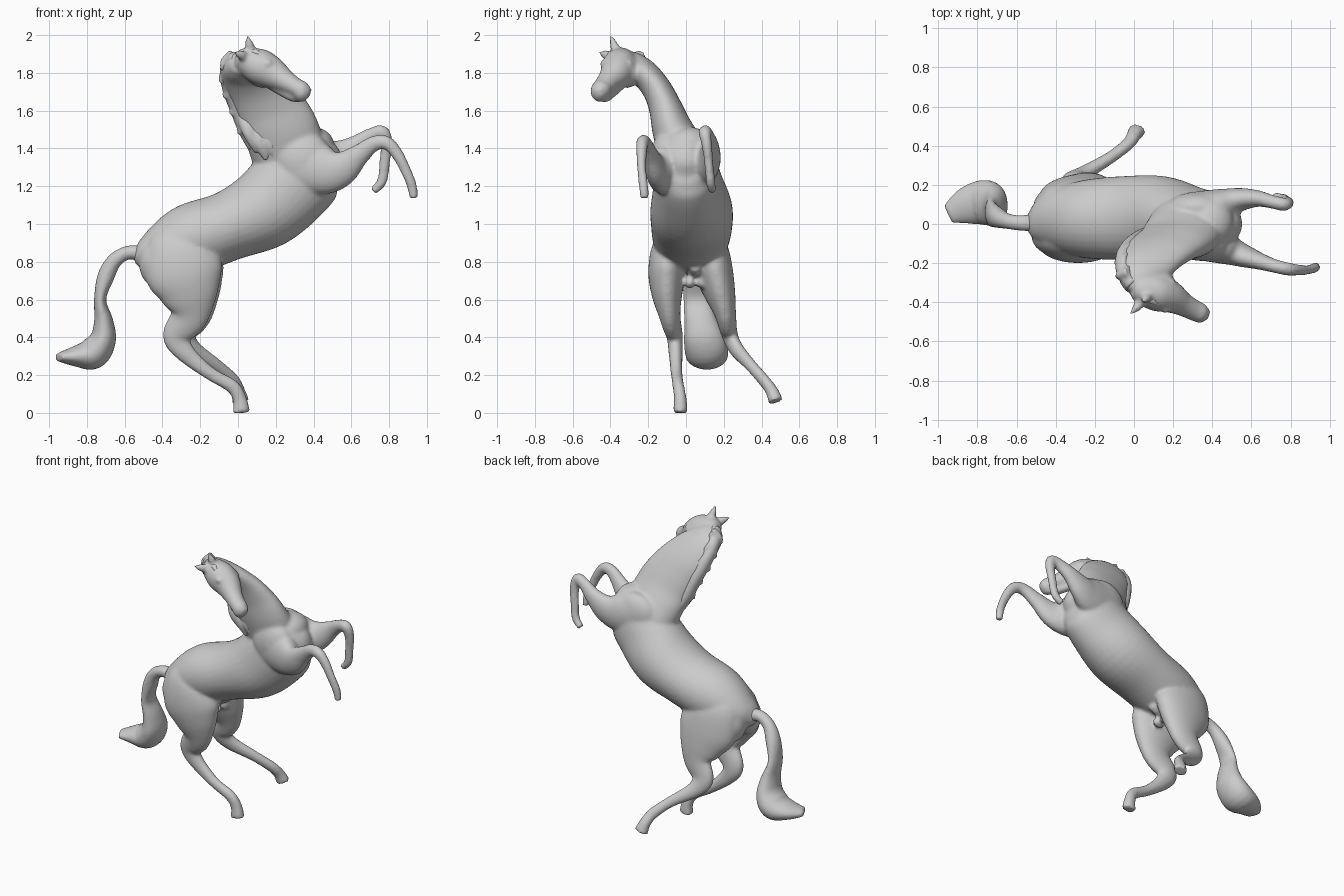
import bpy, bmesh, math
from mathutils import Vector

X, Y = Vector((1, 0, 0)), Vector((0, 1, 0))


def spline(rows, sub=5):
    """Catmull-Rom through rows of (x, y, z, radius_a, radius_b)."""
    out = []
    n = len(rows)
    for i in range(n - 1):
        p = [rows[max(i - 1, 0)], rows[i], rows[i + 1], rows[min(i + 2, n - 1)]]
        for k in range(sub):
            t = k / sub
            out.append([0.5 * (2 * b + (c - a) * t + (2 * a - 5 * b + 4 * c - d) * t * t
                               + (3 * b - a - 3 * c + d) * t ** 3)
                        for a, b, c, d in zip(*p)])
    out.append(list(rows[-1]))
    return out


def loft(bm, rows, ref=Y, sides=32):
    """Closed tube of oval rings; radius_a lies along ref."""
    pts = spline(rows)
    rings = []
    for i, p in enumerate(pts):
        t = (Vector(pts[min(i + 1, len(pts) - 1)][:3]) - Vector(pts[max(i - 1, 0)][:3])).normalized()
        a = (ref - t * ref.dot(t)).normalized()
        b = t.cross(a)
        c = Vector(p[:3])
        ra, rb = max(p[3], 0.004), max(p[4], 0.004)
        rings.append([bm.verts.new(c + a * ra * math.cos(s) + b * rb * math.sin(s))
                      for s in (2 * math.pi * k / sides for k in range(sides))])
    for r, q in zip(rings, rings[1:]):
        for k in range(sides):
            j = (k + 1) % sides
            bm.faces.new((r[k], r[j], q[j], q[k]))
    bm.faces.new(rings[0][::-1])
    bm.faces.new(rings[-1])


def ball(bm, center, r):
    verts = bmesh.ops.create_uvsphere(bm, u_segments=20, v_segments=12, radius=1)["verts"]
    for v in verts:
        v.co = Vector((v.co.x * r[0], v.co.y * r[1], v.co.z * r[2])) + Vector(center)


def finish(name, bm, voxel, smooth):
    """Fuse overlapping volumes into one smooth skin."""
    bmesh.ops.recalc_face_normals(bm, faces=bm.faces)
    me = bpy.data.meshes.new(name)
    bm.to_mesh(me)
    bm.free()
    ob = bpy.data.objects.new(name, me)
    bpy.context.collection.objects.link(ob)
    m = ob.modifiers.new("fuse", "REMESH")
    m.mode, m.voxel_size, m.use_smooth_shade = "VOXEL", voxel, True
    s = ob.modifiers.new("soften", "SMOOTH")
    s.factor, s.iterations = 0.5, smooth
    return ob


body = bmesh.new()

# torso, rump to chest
loft(body, [(-.55, .01, .82, .03, .03), (-.50, .01, .83, .10, .085), (-.40, .02, .86, .16, .145),
            (-.25, .025, .92, .20, .188), (-.05, .03, .99, .215, .185), (.14, .028, 1.08, .217, .215),
            (.28, .01, 1.205, .185, .225), (.375, 0, 1.305, .165, .215), (.45, 0, 1.36, .14, .165),
            (.505, 0, 1.385, .085, .10), (.53, 0, 1.40, .02, .02)])
ball(body, (.39, .01, 1.42), (.12, .13, .095))

# neck, turned towards the front
loft(body, [(.28, 0, 1.34, .20, .14), (.23, -.068, 1.49, .20, .11), (.17, -.107, 1.61, .185, .088),
            (.105, -.152, 1.71, .168, .078), (.05, -.215, 1.79, .146, .076), (.025, -.285, 1.835, .11, .077),
            (.02, -.345, 1.855, .06, .06)], X)

# head with jaw and lower lip
loft(body, [(.0, -.32, 1.875, .05, .05), (.04, -.335, 1.865, .075, .072), (.11, -.35, 1.835, .094, .095),
            (.18, -.37, 1.80, .085, .085), (.25, -.41, 1.757, .062, .06), (.31, -.442, 1.722, .054, .049),
            (.345, -.455, 1.704, .05, .05), (.382, -.465, 1.693, .025, .025)])
loft(body, [(.17, -.35, 1.755, .045, .04), (.24, -.395, 1.70, .035, .028), (.29, -.425, 1.672, .034, .025),
            (.33, -.43, 1.655, .02, .014)])
ball(body, (.335, -.455, 1.703), (.045, .052, .058))
ball(body, (.13, -.31, 1.805), (.085, .068, .085))
for eye in ((.16, -.435, 1.85), (.19, -.30, 1.85)):
    ball(body, eye, (.024, .022, .02))

# ears
for base, mid, tip in (((.07, -.365, 1.90), (.062, -.38, 1.945), (.048, -.40, 2.0)),
                       ((.05, -.38, 1.875), (.015, -.425, 1.895), (-.02, -.46, 1.91))):
    loft(body, [(*base, .024, .024), (*mid, .023, .026), (*tip, .006, .006)])

# hind legs
hind_radii = [(.06, .10), (.10, .18), (.10, .205), (.08, .155), (.056, .102), (.043, .075), (.037, .052),
              (.031, .036), (.031, .037), (.034, .038), (.04, .047)]
hind_near = [(-.29, -.06, .97), (-.305, -.08, .87), (-.285, -.10, .74), (-.26, -.10, .62), (-.26, -.085, .51),
             (-.325, -.06, .405), (-.275, -.055, .315), (-.15, -.05, .21), (-.03, -.04, .14),
             (.01, -.03, .07), (.018, -.03, 0)]
hind_far = [(-.29, .10, .97), (-.305, .12, .87), (-.275, .15, .74), (-.245, .183, .62), (-.24, .21, .52),
            (-.295, .23, .42), (-.245, .265, .34), (-.12, .34, .255), (-.03, .41, .175),
            (.0, .455, .115), (.015, .475, .06)]

# front legs
fore_radii = [(.08, .14), (.08, .13), (.06, .095), (.043, .058), (.035, .042), (.034, .037),
              (.028, .033), (.024, .029), (.025, .027), (.023, .022)]
fore_near = [(.31, -.10, 1.32), (.46, -.125, 1.285), (.55, -.16, 1.295), (.64, -.19, 1.365), (.72, -.215, 1.425),
             (.785, -.23, 1.43), (.84, -.235, 1.375), (.885, -.235, 1.29), (.92, -.225, 1.205), (.93, -.22, 1.135)]
fore_far = [(.31, .085, 1.35), (.45, .10, 1.335), (.54, .125, 1.355), (.63, .13, 1.415), (.70, .115, 1.465),
            (.765, .10, 1.485), (.785, .11, 1.42), (.777, .12, 1.33), (.762, .13, 1.225), (.715, .14, 1.175)]
for path, radii in ((hind_near, hind_radii), (hind_far, hind_radii),
                    (fore_near, fore_radii), (fore_far, fore_radii)):
    loft(body, [(*p, *r) for p, r in zip(path, radii)])

# shoulder and buttock muscles
ball(body, (.35, -.105, 1.34), (.15, .085, .15))
ball(body, (.33, .085, 1.36), (.16, .08, .14))
ball(body, (-.42, -.06, .79), (.105, .095, .13))
ball(body, (-.41, .09, .79), (.105, .095, .13))

# belly bumps between the hind legs
loft(body, [(-.28, .05, .76, .06, .05), (-.16, .05, .765, .04, .045), (-.10, .05, .775, .025, .025)])
for y in (.02, .085):
    ball(body, (-.19, y, .69), (.045, .03, .032))
finish("horse_body", body, 0.010, 10)

# tail with flared end
tail = bmesh.new()
loft(tail, [(-.48, .01, .83, .05, .05), (-.57, .005, .85, .04, .037), (-.65, .015, .81, .04, .04),
            (-.70, .035, .72, .055, .045), (-.73, .055, .60, .07, .032), (-.712, .075, .49, .085, .05),
            (-.715, .095, .39, .108, .07), (-.77, .11, .315, .115, .085), (-.86, .09, .30, .095, .055),
            (-.95, .05, .295, .05, .022)])
finish("tail", tail, 0.010, 4)

# mane: a ragged ridge along the crest, folds over the neck side, forelock
mane = bmesh.new()
crest = [(.09, -.05, 1.41), (.04, -.07, 1.50), (.0, -.095, 1.60), (-.035, -.13, 1.69),
         (-.055, -.175, 1.77), (-.05, -.245, 1.84), (-.005, -.315, 1.875)]
loft(mane, [(*p, .04, .045) for p in crest], X)
for x, y, z in crest[1:-1]:
    loft(mane, [(x + .03, y, z + .05, .035, .04), (x - .015, y - .02, z + .01, .022, .034),
                (x - .04, y - .025, z - .025, .006, .008)])
for x, z in ((.07, 1.46), (.12, 1.42), (.17, 1.42)):
    loft(mane, [(x - .05, -.09, z + .14, .03, .04), (x - .01, -.13, z + .02, .03, .035),
                (x + .03, -.115, z - .08, .012, .014)])
loft(mane, [(.05, -.36, 1.91, .025, .025), (.10, -.395, 1.905, .02, .018), (.15, -.42, 1.87, .008, .008)])
finish("mane", mane, 0.009, 5)
